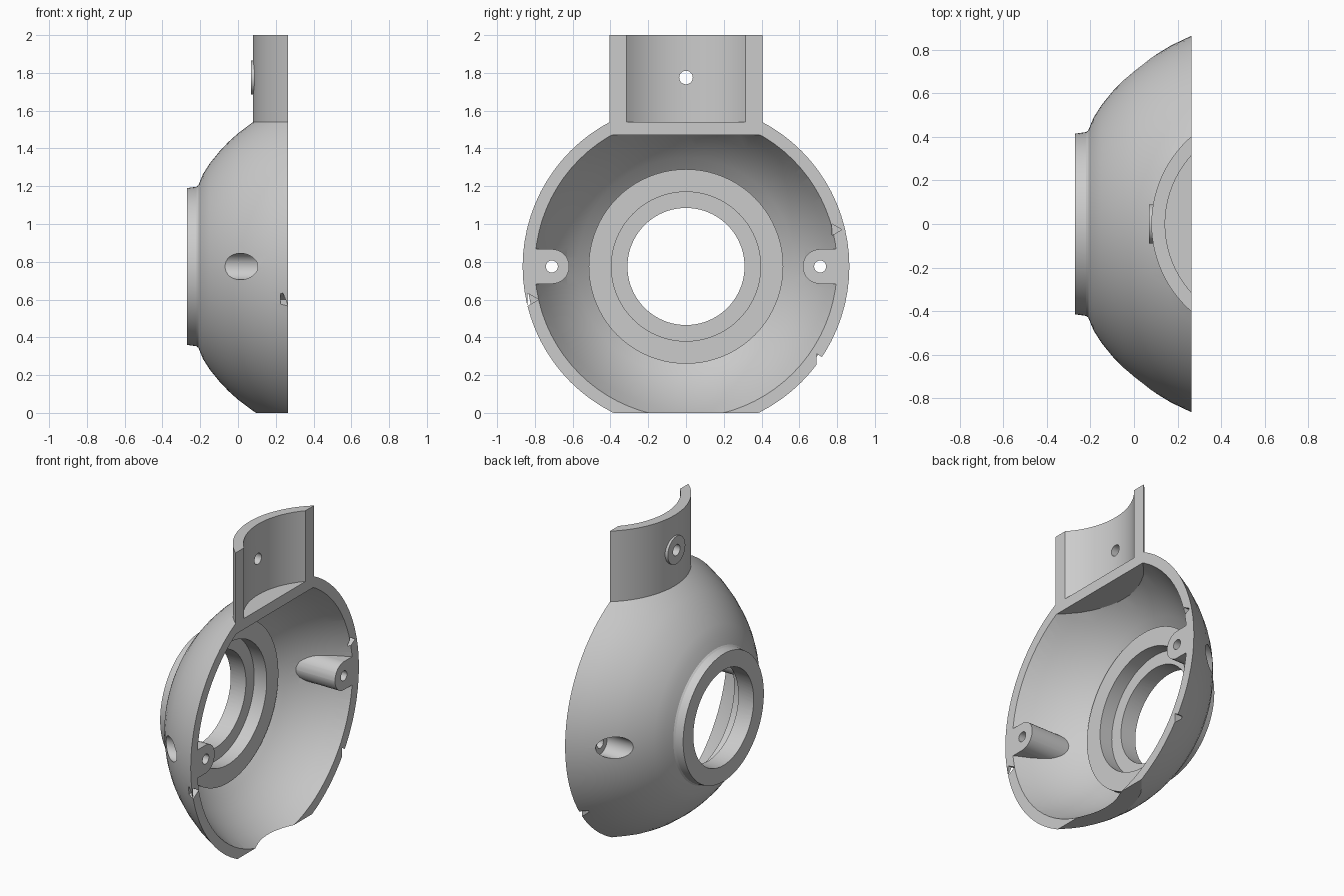
import bpy, bmesh, math
from mathutils import Matrix, Vector

if "Cube" in bpy.data.objects:
    bpy.data.objects.remove(bpy.data.objects["Cube"], do_unlink=True)

AXIS_Z = 0.775   # height of the turning axis
RIM_X = 0.265    # plane of the open side

grey = bpy.data.materials.new("plain_grey")
grey.use_nodes = True
grey.diffuse_color = (0.6, 0.6, 0.6, 1)
grey.node_tree.nodes["Principled BSDF"].inputs["Base Color"].default_value = (0.6, 0.6, 0.6, 1)


def finish(bm, name):
    bmesh.ops.remove_doubles(bm, verts=bm.verts, dist=1e-5)
    bmesh.ops.recalc_face_normals(bm, faces=bm.faces)
    mesh = bpy.data.meshes.new(name)
    bm.to_mesh(mesh)
    bm.free()
    ob = bpy.data.objects.new(name, mesh)
    bpy.context.collection.objects.link(ob)
    mesh.materials.append(grey)
    return ob


def lathe(name, profile, steps=80):
    """Turn (x, radius) points around the horizontal axis."""
    bm = bmesh.new()
    vs = [bm.verts.new((x, 0, AXIS_Z + r)) for x, r in profile]
    es = [bm.edges.new(p) for p in zip(vs, vs[1:])]
    bmesh.ops.spin(bm, geom=vs + es, cent=(0, 0, AXIS_Z), axis=(1, 0, 0),
                   angle=math.tau, steps=steps)
    return finish(bm, name)


def box(name, low, high):
    bm = bmesh.new()
    low, high = Vector(low), Vector(high)
    bmesh.ops.create_cube(bm, size=1, matrix=Matrix.Translation((low + high) / 2)
                          @ Matrix.Diagonal((*(high - low), 1)))
    return finish(bm, name)


def rod(name, x0, x1, y, z, r, sides=32):
    """Cylinder lying along x."""
    bm = bmesh.new()
    bmesh.ops.create_cone(bm, cap_ends=True, segments=sides, radius1=r, radius2=r, depth=x1 - x0,
                          matrix=Matrix.Translation(((x0 + x1) / 2, y, z))
                          @ Matrix.Rotation(math.pi / 2, 4, 'Y'))
    return finish(bm, name)


def combine(ob, tool, operation):
    mod = ob.modifiers.new("cut", 'BOOLEAN')
    mod.operation, mod.solver, mod.object = operation, 'EXACT', tool
    bpy.context.view_layer.objects.active = ob
    bpy.ops.object.modifier_apply(modifier=mod.name)
    bpy.data.objects.remove(tool, do_unlink=True)


# Domed housing with the raised front collar, flattened at top and bottom
dome = [(-0.21, 0.43), (-0.185, 0.49), (-0.15, 0.545), (-0.1, 0.607), (-0.05, 0.66),
        (0, 0.705), (0.08, 0.765), (0.17, 0.82), (RIM_X, 0.865)]
housing = lathe("housing", [(-0.27, 0), (-0.27, 0.415), (-0.22, 0.422)] + dome + [(RIM_X, 0)])
combine(housing, box("trim", (-1, -1, 0), (1, 1, 1.54)), 'INTERSECT')

# Cavity with bearing seat, stepped bore and flat ceiling
wall = [(0.35, 0.84), (RIM_X, 0.8), (0.17, 0.753), (0.08, 0.697), (0, 0.635),
        (-0.06, 0.575), (-0.11, 0.515)]
bore = [(-0.07, 0.515), (-0.07, 0.395), (-0.16, 0.395), (-0.16, 0.31), (-0.35, 0.31)]
cavity = lathe("cavity", [(0.35, 0)] + wall + bore + [(-0.35, 0)])
combine(cavity, box("ceiling", (-1, -1, -1), (1, 1, 1.47)), 'INTERSECT')

# Screw posts are left standing in the cavity, on both sides
for s in (-1, 1):
    combine(cavity, rod("post", -0.5, RIM_X, s * 0.71, AXIS_Z, 0.092), 'DIFFERENCE')
    ys = sorted((s * 0.71, s * 0.98))
    combine(cavity, box("web", (-0.5, ys[0], AXIS_Z - 0.092),
                        (RIM_X, ys[1], AXIS_Z + 0.092)), 'DIFFERENCE')
combine(housing, cavity, 'DIFFERENCE')

# Screw holes with wide recesses on the outside
for s in (-1, 1):
    combine(housing, rod("screw_hole", -0.5, 0.5, s * 0.71, AXIS_Z, 0.032, 20), 'DIFFERENCE')
    combine(housing, rod("recess", -0.5, 0.12, s * 0.71, AXIS_Z, 0.07), 'DIFFERENCE')

# Small chips in the rim
for y, z, size in ((0.79, 0.97, 0.035), (-0.82, 0.6, 0.04), (0.715, 0.27, 0.05)):
    combine(housing, rod("chip", RIM_X - size, RIM_X + 0.1, y, z, size, 3), 'DIFFERENCE')

# Curved neck: an arc section pulled straight up
CX, R_OUT, R_IN, SEGS = 0.613, 0.533, 0.47, 28


def arc(r):
    half = math.acos((CX - RIM_X) / r)
    angles = [half * (2 * i / SEGS - 1) for i in range(SEGS + 1)]
    return [(CX - r * math.cos(a), r * math.sin(a), 1.54) for a in angles]


bm = bmesh.new()
base = bm.faces.new([bm.verts.new(p) for p in arc(R_OUT) + arc(R_IN)[::-1]])
top = bmesh.ops.extrude_face_region(bm, geom=[base])["geom"]
bmesh.ops.translate(bm, vec=(0, 0, 0.46), verts=[v for v in top if isinstance(v, bmesh.types.BMVert)])
neck = finish(bm, "neck")

# Flat pad and cross hole in the neck
combine(neck, rod("pad", 0.068, 0.11, 0, 1.775, 0.09), 'UNION')
combine(neck, rod("neck_hole", -0.2, 0.5, 0, 1.775, 0.036, 20), 'DIFFERENCE')

for ob in (housing, neck):
    bpy.ops.object.select_all(action='DESELECT')
    ob.select_set(True)
    bpy.context.view_layer.objects.active = ob
    bpy.ops.object.shade_smooth_by_angle(angle=math.radians(25))
